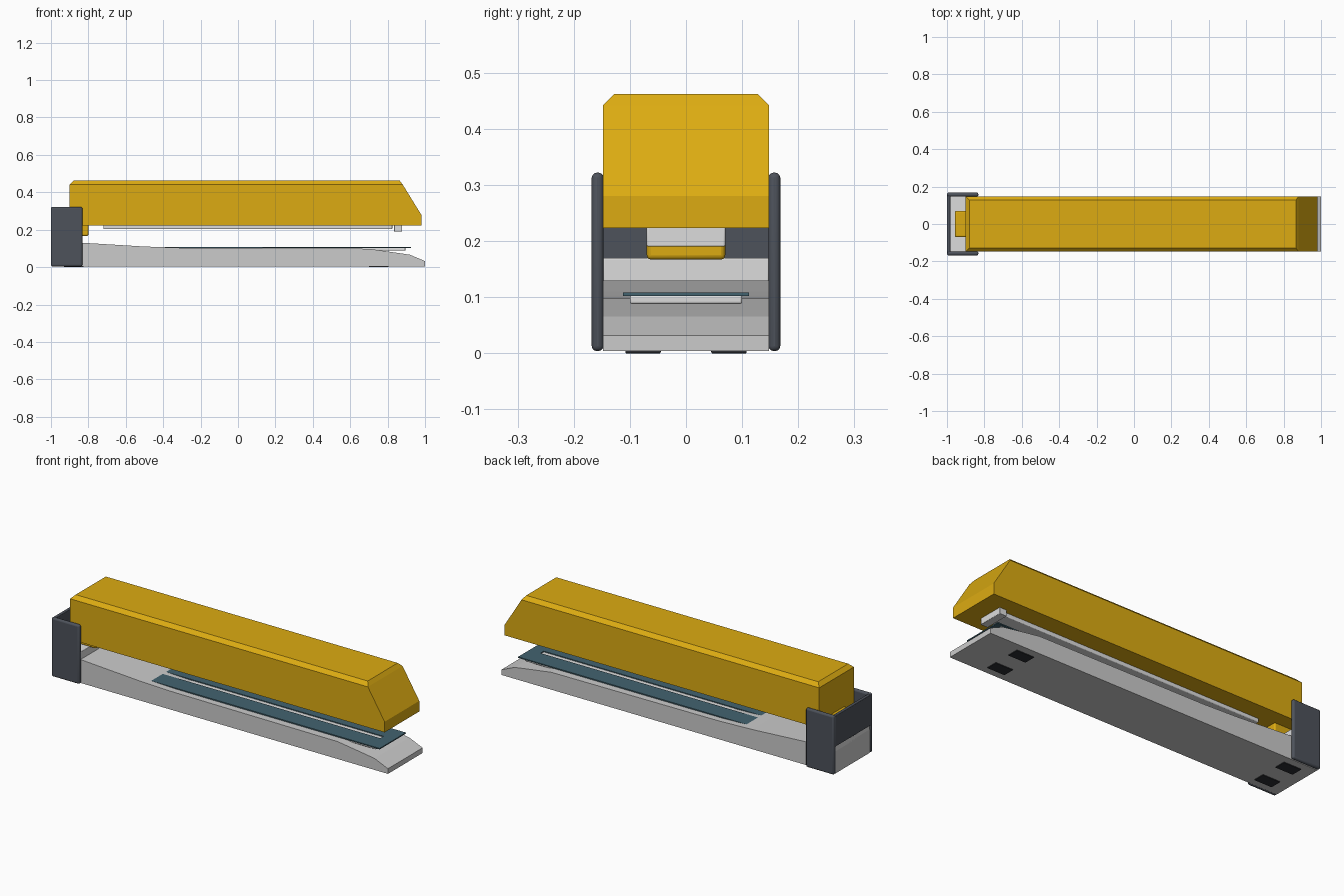
import bpy, bmesh

if "Cube" in bpy.data.objects:
    bpy.data.objects.remove(bpy.data.objects["Cube"])


def material(name, rgb):
    m = bpy.data.materials.new(name)
    m.diffuse_color = (*rgb, 1)
    m.use_nodes = True
    m.node_tree.nodes["Principled BSDF"].inputs["Base Color"].default_value = m.diffuse_color
    return m


YELLOW = material("yellow", (0.72, 0.41, 0.006))
GREY = material("base grey", (0.60, 0.60, 0.60))
LIGHT = material("light grey", (0.72, 0.72, 0.72))
SLATE = material("dark slate", (0.075, 0.085, 0.105))
TEAL = material("teal", (0.055, 0.125, 0.16))
RUBBER = material("rubber black", (0.025, 0.027, 0.032))


def finish(name, bm, mat, bevel=0, segments=3):
    bmesh.ops.recalc_face_normals(bm, faces=bm.faces)
    me = bpy.data.meshes.new(name)
    bm.to_mesh(me)
    bm.free()
    me.materials.append(mat)
    ob = bpy.data.objects.new(name, me)
    bpy.context.collection.objects.link(ob)
    if bevel:
        mod = ob.modifiers.new("bevel", 'BEVEL')
        mod.width, mod.segments = bevel, segments
        mod.limit_method = 'ANGLE'
        bpy.context.view_layer.objects.active = ob
        ob.select_set(True)
        bpy.ops.object.shade_smooth_by_angle()
        ob.select_set(False)
    return ob


def box(name, mat, x, y, z, bevel=0):
    bm = bmesh.new()
    bmesh.ops.create_cube(bm, size=1)
    for v in bm.verts:
        v.co = [r[0] + (c + 0.5) * (r[1] - r[0]) for c, r in zip(v.co, (x, y, z))]
    return finish(name, bm, mat, bevel)


def extrude(name, mat, points, move, bevel=0):
    """Prism from a closed outline moved along a vector."""
    bm = bmesh.new()
    face = bm.faces.new([bm.verts.new(p) for p in points])
    out = bmesh.ops.extrude_face_region(bm, geom=[face])
    bmesh.ops.translate(bm, vec=move,
                        verts=[g for g in out["geom"] if isinstance(g, bmesh.types.BMVert)])
    return finish(name, bm, mat, bevel)


W = 0.148

# base with a gently curved nose
profile = [(-0.995, 0.004), (1, 0.004), (1, 0.032), (0.92, 0.066), (0.84, 0.078), (0.70, 0.098),
           (-0.30, 0.103), (-0.50, 0.110), (-0.83, 0.130), (-0.995, 0.130)]
extrude("base", GREY, [(x, -W, z) for x, z in profile], (0, 2 * W, 0))
box("rear_block", LIGHT, (-0.995, -0.838), (-W, W), (0.12, 0.17), 0.003)

# rubber feet
for x in (-0.93, 0.70):
    for s in (-1, 1):
        box("foot", RUBBER, (x, x + 0.105), sorted((s * 0.045, s * 0.108)), (0, 0.006), 0.002)

# hinge bracket: two cheeks and a back wall
for s in (-1, 1):
    box("bracket_cheek", SLATE, (-1, -0.832), sorted((s * (W - 0.001), s * 0.168)),
        (0.004, 0.322), 0.009)
box("bracket_back", SLATE, (-1, -0.982), (-0.155, 0.155), (0.152, 0.318), 0.003)

# handle: cross-section rows, the top row is inset to make the chamfer
bm = bmesh.new()
rows = [(0.223, -0.90, 0.98, W), (0.28, -0.90, 0.98, W),
        (0.442, -0.90, 0.88, W), (0.462, -0.88, 0.865, 0.128)]
rings = [[bm.verts.new(c) for c in ((a, -w, z), (b, -w, z), (b, w, z), (a, w, z))]
         for z, a, b, w in rows]
for lo, hi in zip(rings, rings[1:]):
    for i in range(4):
        j = (i + 1) % 4
        bm.faces.new((lo[i], lo[j], hi[j], hi[i]))
bm.faces.new(rings[0])
bm.faces.new(rings[-1])
finish("handle", bm, YELLOW)
box("hinge_tab", YELLOW, (-0.957, -0.80), (-0.07, 0.07), (0.167, 0.26), 0.008)

# staple rail and driver block under the handle
box("staple_rail", LIGHT, (-0.72, 0.825), (-0.05, 0.05), (0.203, 0.226), 0.004)
box("driver_block", LIGHT, (0.835, 0.878), (-0.07, 0.07), (0.19, 0.226), 0.003)

# anvil plate with a long slot, and its support
a, b, w, s, e = -0.44, 0.925, 0.112, 0.014, 0.86
outline = [(a, -w), (b, -w), (b, w), (a, w), (a, s), (e, s), (e, -s), (a, -s)]
extrude("anvil_plate", TEAL, [(x, y, 0.102) for x, y in outline], (0, 0, 0.006))
box("anvil_support", LIGHT, (-0.29, 0.895), (-0.10, 0.10), (0.088, 0.1035), 0.004)
